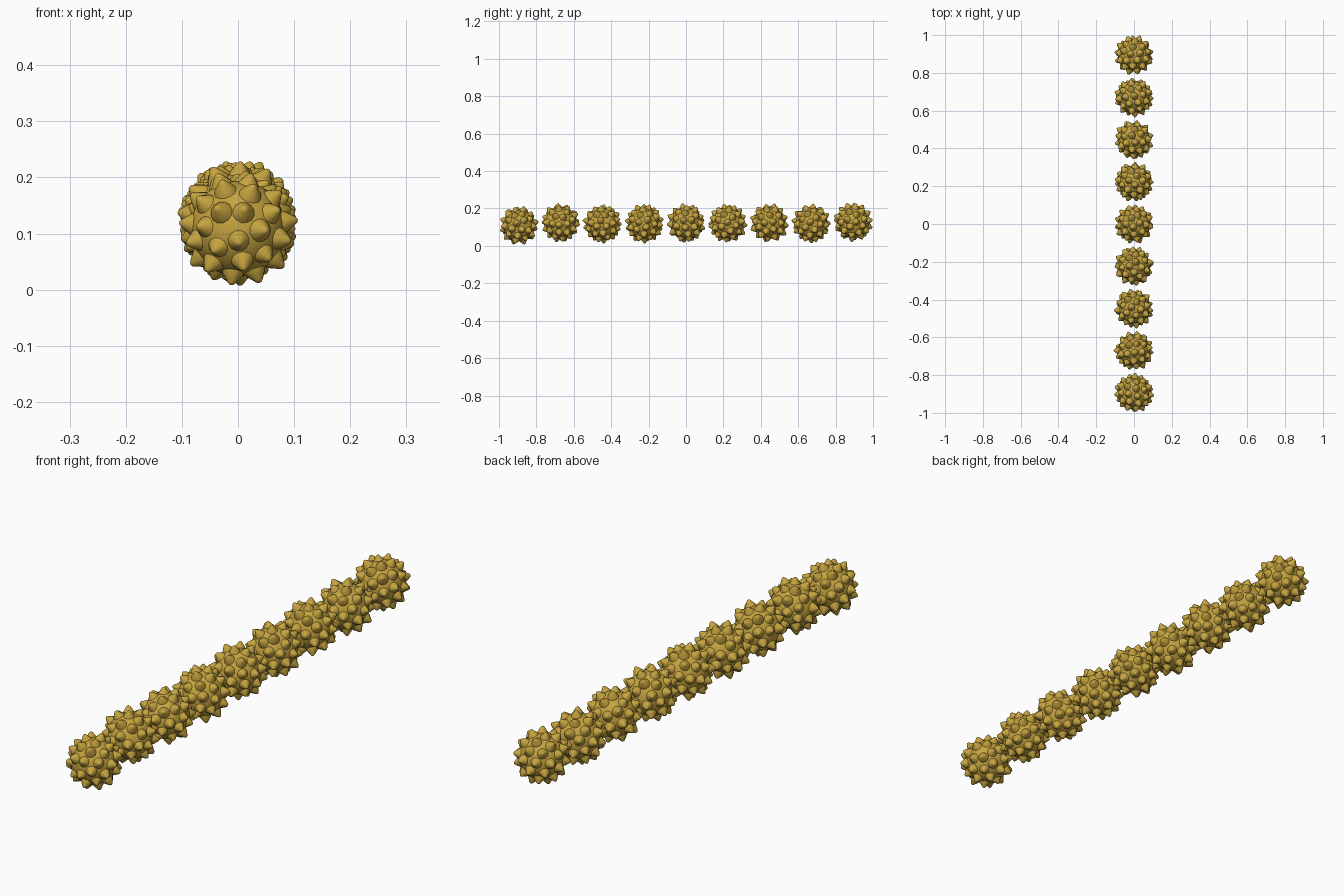
import bpy, bmesh, math, random
from mathutils import Vector, Euler

if "Cube" in bpy.data.objects:
    bpy.data.objects.remove(bpy.data.objects["Cube"])

random.seed(4)
gold = bpy.data.materials.new("mustard gold")
gold.diffuse_color = (0.56, 0.37, 0.05, 1)
gold.use_nodes = True
gold.node_tree.nodes["Principled BSDF"].inputs["Base Color"].default_value = gold.diffuse_color

CORE = 0.085
SPIKES = 46
SIDES = 12
# blunt spike profile: (distance from ball centre, radius)
PROFILE = [(0.078, 0.0215), (0.086, 0.0185), (0.094, 0.0125), (0.101, 0.0075), (0.1045, 0.004)]
TIP = 0.106


def add_spike(bm, d):
    """Lathe one blunt cone along direction d."""
    u = d.orthogonal().normalized()
    w = d.cross(u)
    stretch = random.uniform(0.97, 1.03)
    rings = []
    for h, r in PROFILE:
        rings.append([bm.verts.new(d * h * stretch + r * (u * math.cos(a) + w * math.sin(a)))
                      for a in (2 * math.pi * k / SIDES for k in range(SIDES))])
    tip = bm.verts.new(d * TIP * stretch)
    for lo, hi in zip(rings, rings[1:]):
        for k in range(SIDES):
            j = (k + 1) % SIDES
            bm.faces.new((lo[k], lo[j], hi[j], hi[k]))
    for k in range(SIDES):
        bm.faces.new((rings[-1][k], rings[-1][(k + 1) % SIDES], tip))


def spiky_ball(name, y, z):
    bm = bmesh.new()
    # round core
    bmesh.ops.create_uvsphere(bm, u_segments=32, v_segments=20, radius=CORE)
    # spikes spread evenly in a spiral, each ball turned differently
    turn = Euler([random.uniform(0, 6.28) for _ in range(3)]).to_matrix()
    for i in range(SPIKES):
        c = 1 - 2 * (i + 0.5) / SPIKES
        s = math.sqrt(1 - c * c)
        a = i * math.pi * (3 - math.sqrt(5))
        add_spike(bm, (turn @ Vector((s * math.cos(a), s * math.sin(a), c))).normalized())
    me = bpy.data.meshes.new(name)
    bm.to_mesh(me)
    bm.free()
    me.materials.append(gold)
    ob = bpy.data.objects.new(name, me)
    ob.location = (0, y, z)
    bpy.context.collection.objects.link(ob)
    ob.select_set(True)
    bpy.context.view_layer.objects.active = ob


# row of nine balls, slightly uneven in height
heights = [0.109, 0.123, 0.118, 0.119, 0.121, 0.121, 0.123, 0.120, 0.128]
for i, z in enumerate(heights):
    spiky_ball(f"spiky_ball_{i + 1}", -0.894 + i * 0.2235, z)
bpy.ops.object.shade_smooth_by_angle(angle=math.radians(40))
